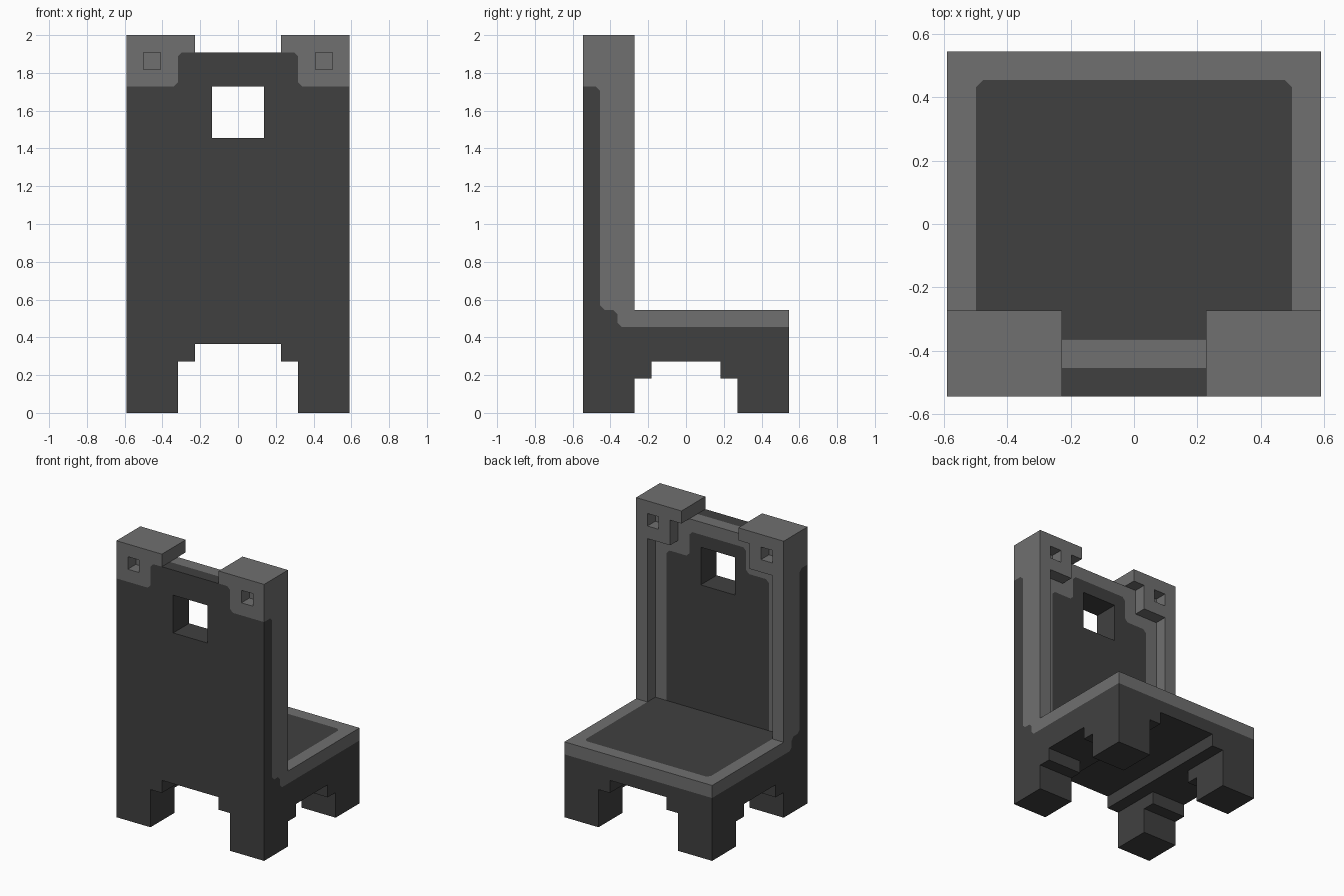
import bpy, bmesh
from mathutils import Vector

if "Cube" in bpy.data.objects:
    bpy.data.objects.remove(bpy.data.objects["Cube"], do_unlink=True)

U = 2 / 44  # one grid block; all sizes below are in blocks


def material(name, value):
    m = bpy.data.materials.new(name)
    m.use_nodes = True
    colour = (value, value, value, 1)
    m.diffuse_color = colour
    bsdf = m.node_tree.nodes["Principled BSDF"]
    bsdf.inputs["Base Color"].default_value = colour
    bsdf.inputs["Roughness"].default_value = 0.9
    return m


DARK = material("dark grey", 0.051)
LIGHT = material("light grey", 0.162)


def prism(name, axis, points, lo, hi, mat, mirror=False):
    """Extrude a 2D outline along x, y or z, optionally mirrored across x = 0."""
    def place(a, b, d):
        p = {"x": (d, a, b), "y": (a, d, b), "z": (a, b, d)}[axis]
        return Vector(p) * U

    bm = bmesh.new()
    face = bm.faces.new([bm.verts.new(place(a, b, lo)) for a, b in points])
    top = bmesh.ops.extrude_face_region(bm, geom=[face])["geom"]
    bmesh.ops.translate(bm, vec=place(0, 0, hi - lo),
                        verts=[v for v in top if isinstance(v, bmesh.types.BMVert)])
    bmesh.ops.recalc_face_normals(bm, faces=bm.faces)
    mesh = bpy.data.meshes.new(name)
    bm.to_mesh(mesh)
    bm.free()
    mesh.materials.append(mat)
    ob = bpy.data.objects.new(name, mesh)
    bpy.context.collection.objects.link(ob)
    if mirror:
        ob.modifiers.new("mirror", "MIRROR").use_clip = False
    return ob


def rect(a0, a1, b0, b1):
    return [(a0, b0), (a1, b0), (a1, b1), (a0, b1)]


def cut(ob, outline, lo, hi, mat):
    """Cut a square hole along y and bake it into the mesh."""
    cutter = prism("cutter", "y", outline, lo, hi, mat)
    cutter.hide_render = True
    mod = ob.modifiers.new("hole", "BOOLEAN")
    mod.operation, mod.solver, mod.object = "DIFFERENCE", "EXACT", cutter
    bpy.context.view_layer.objects.active = ob
    while ob.modifiers[0] != mod:
        bpy.ops.object.modifier_move_up(modifier=mod.name)
    bpy.ops.object.modifier_apply(modifier=mod.name)
    bpy.data.objects.remove(cutter, do_unlink=True)


# Stepped legs, joined along each side
prism("leg_frame", "x",
      [(-12, 0), (-6, 0), (-6, 4), (-4, 4), (-4, 6), (4, 6), (4, 4), (6, 4),
       (6, 0), (12, 0), (12, 8), (-12, 8)], 7, 13, DARK, True)
prism("leg_rail", "z", rect(5, 7, -12, 12), 6, 8, DARK, True)

# Seat: base slab, dark cushion and light rim
prism("seat_base", "z", rect(-13, 13, -12, 12), 8, 10, DARK)
prism("seat_cushion", "z",
      [(-11, -10), (11, -10), (11, 9.5), (10.5, 10), (-10.5, 10), (-11, 9.5)], 10, 12, DARK)
prism("seat_rim", "z",
      [(-11, 12), (-11, 9.5), (-10.5, 10), (10.5, 10), (11, 9.5), (11, 12)], 10, 12, LIGHT)

# Sides: light L-shaped trim and the dark strip behind it
seam = [(-8, 10.5), (-8, 11.5), (-8.5, 12), (-9.5, 12), (-10, 12.5), (-10, 37.5), (-10.5, 38)]
prism("side_trim", "x",
      [(12, 10), (-7.5, 10)] + seam + [(-6, 38), (-6, 12), (12, 12)], 11, 13, LIGHT, True)
prism("side_back", "x",
      [(-12, 10), (-7.5, 10)] + seam + [(-12, 38)], 11, 13, DARK, True)

# Backrest: dark rear panel, dark inner panel, light frame round the inner panel
window = rect(-3, 3, 32, 38)
half = [(11, 10), (11, 38), (7.5, 38), (7, 38.5), (7, 41.5), (6.5, 42)]
rear = prism("rear_panel", "y", half + [(-x, z) for x, z in reversed(half)], -12, -10, DARK)
cut(rear, window, -13, -7, DARK)

inner = [(9, 12), (9, 35.5), (8.5, 36), (5.5, 36), (5, 36.5), (5, 39.5), (4.5, 40)]
panel = prism("inner_panel", "y", inner + [(-x, z) for x, z in reversed(inner)], -10, -8, DARK)
cut(panel, window, -13, -7, DARK)
prism("panel_frame", "y",
      inner + [(0, 40), (0, 42), (7, 42), (7, 38), (11, 38), (11, 12)], -10, -8, LIGHT, True)

# Post heads with an overhang and a small square recess on both faces
socket = rect(9, 11, 40, 42)
head_back = prism("post_head_rear", "y",
                  [(13, 38)] + half[2:] + [(5, 42), (5, 44), (13, 44)], -12, -10, LIGHT, True)
cut(head_back, socket, -13, -9, LIGHT)
head = prism("post_head", "y",
             [(13, 38), (7, 38), (7, 42), (5, 42), (5, 44), (13, 44)], -10, -6, LIGHT, True)
cut(head, socket, -8, -5, LIGHT)
